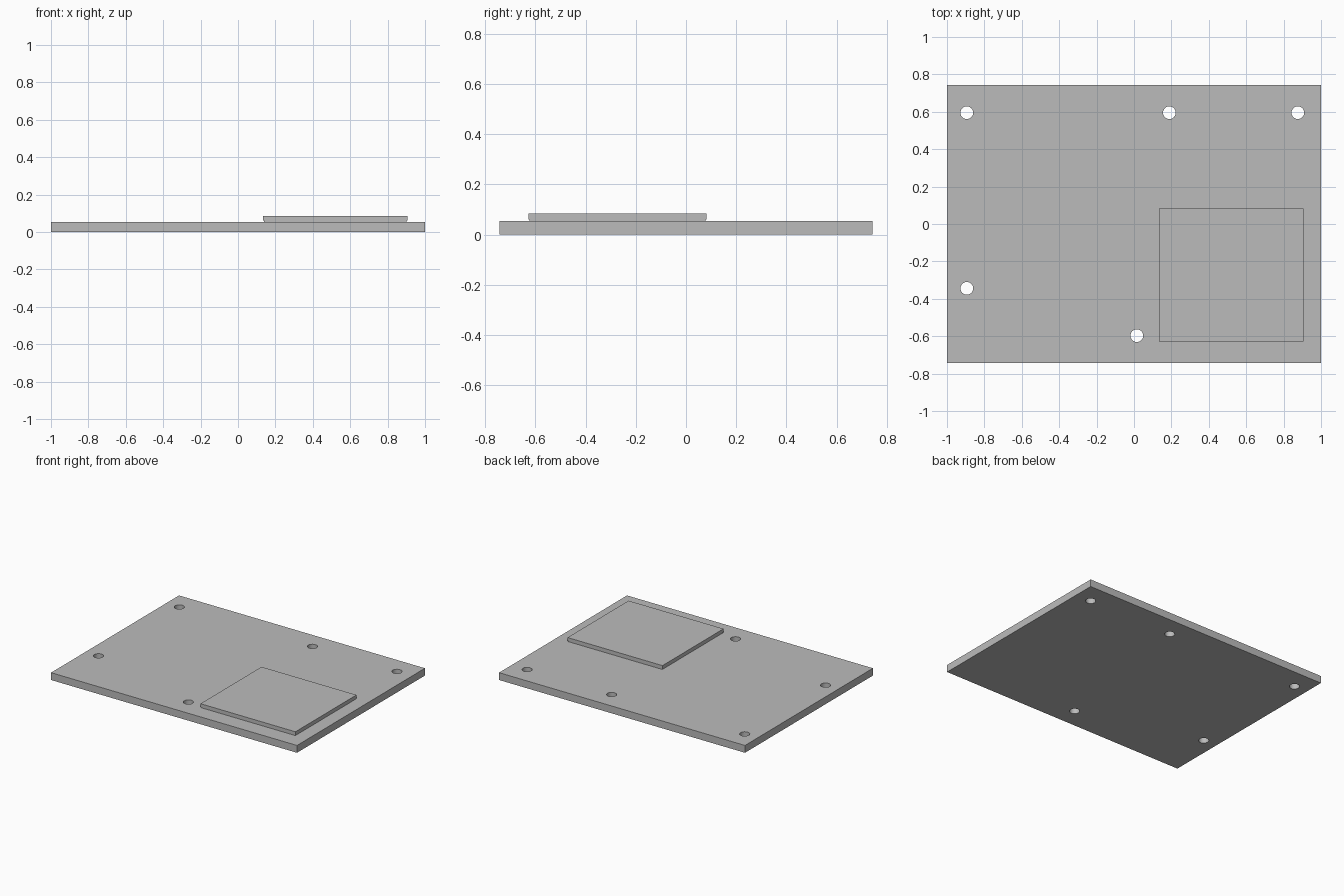
import bpy
import math

cube = bpy.data.objects.get("Cube")
if cube:
    bpy.data.objects.remove(cube, do_unlink=True)

grey = bpy.data.materials.new("plain_grey")
grey.use_nodes = True
grey.diffuse_color = (0.5, 0.5, 0.5, 1)
grey.node_tree.nodes["Principled BSDF"].inputs["Base Color"].default_value = (0.5, 0.5, 0.5, 1)


def rectangle(x0, x1, y0, y1):
    return [(x0, y0), (x1, y0), (x1, y1), (x0, y1)]


def circle(cx, cy, r, n=32):
    angles = [2 * math.pi * i / n for i in range(n)]
    return [(cx + r * math.cos(a), cy + r * math.sin(a)) for a in angles]


def plate(name, outlines, z0, z1):
    """Extruded flat plate; the first outline is the edge, the rest are holes."""
    curve = bpy.data.curves.new(name, "CURVE")
    curve.dimensions = "2D"
    curve.fill_mode = "BOTH"
    curve.extrude = (z1 - z0) / 2
    for points in outlines:
        spline = curve.splines.new("POLY")
        spline.points.add(len(points) - 1)
        for point, (x, y) in zip(spline.points, points):
            point.co = (x, y, 0, 1)
        spline.use_cyclic_u = True
        spline.use_smooth = len(points) > 4
    curve.materials.append(grey)
    obj = bpy.data.objects.new(name, curve)
    obj.location.z = (z0 + z1) / 2
    bpy.context.collection.objects.link(obj)
    bpy.ops.object.select_all(action="DESELECT")
    obj.select_set(True)
    bpy.context.view_layer.objects.active = obj
    bpy.ops.object.convert(target="MESH")
    return bpy.context.object


# Main board with five round mounting holes
hole_centres = [(-0.894, 0.595), (0.189, 0.595), (0.876, 0.595),
                (-0.894, -0.344), (0.015, -0.597)]
holes = [circle(x, y, 0.034) for x, y in hole_centres]
plate("board", [rectangle(-1, 1, -0.743, 0.743)] + holes, 0, 0.054)

# Raised square pad: thin recessed foot below a slightly wider slab
plate("pad_foot", [rectangle(0.138, 0.902, -0.622, 0.078)], 0.054, 0.06)
plate("pad_slab", [rectangle(0.134, 0.906, -0.627, 0.082)], 0.06, 0.085)
